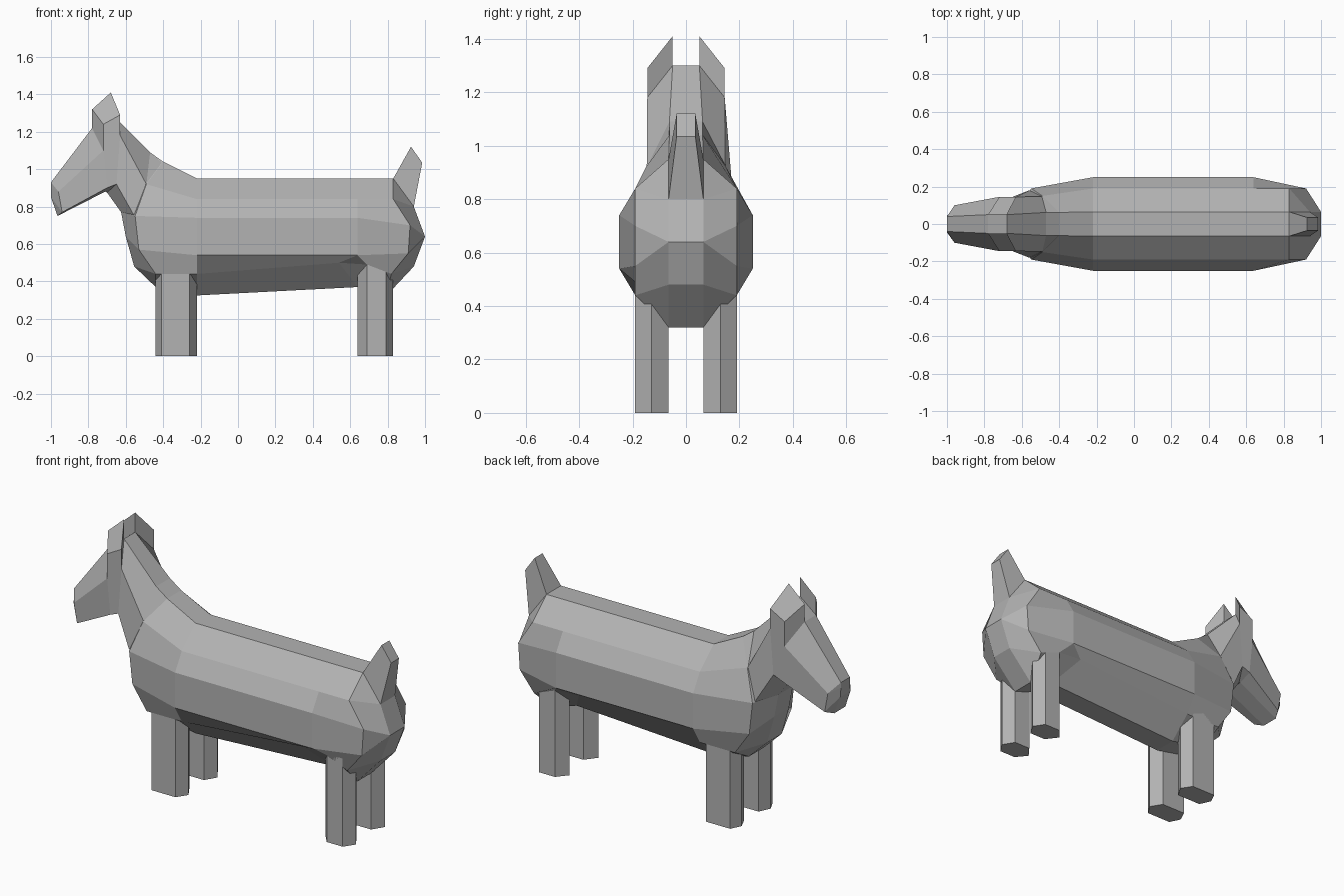
import bpy, bmesh

if "Cube" in bpy.data.objects:
    bpy.data.objects.remove(bpy.data.objects["Cube"])

# Mid grey for the whole animal
grey = bpy.data.materials.new("grey")
grey.diffuse_color = (.45, .45, .45, 1)
grey.use_nodes = True
grey.node_tree.nodes["Principled BSDF"].inputs["Base Color"].default_value = grey.diffuse_color


def finish(name, bm):
    bmesh.ops.recalc_face_normals(bm, faces=bm.faces)
    mesh = bpy.data.meshes.new(name)
    bm.to_mesh(mesh)
    bm.free()
    mesh.materials.append(grey)
    ob = bpy.data.objects.new(name, mesh)
    bpy.context.collection.objects.link(ob)
    return ob


def loft(name, rings):
    """Skin half rings of (x, y, z), mirrored across y = 0, and close both ends."""
    bm = bmesh.new()
    cache = {}

    def vert(p):
        key = tuple(round(c, 4) for c in p)
        if key not in cache:
            cache[key] = bm.verts.new(key)
        return cache[key]

    def face(*pts):
        vs = list(dict.fromkeys(vert(p) for p in pts))
        if len(vs) > 2 and not bm.faces.get(vs):
            bm.faces.new(vs)

    def flip(p):
        return (p[0], -p[1], p[2])

    for a, b in zip(rings, rings[1:]):
        for i in range(len(a) - 1):
            quad = (a[i], b[i], b[i + 1], a[i + 1])
            face(*quad)
            face(*[flip(p) for p in reversed(quad)])
        for k in (0, -1):
            face(a[k], b[k], flip(b[k]), flip(a[k]))
    for end in (rings[0], rings[-1]):
        for p, q in zip(end, end[1:]):
            face(p, q, flip(q), flip(p))
    return finish(name, bm)


def prism(name, lower, upper):
    """Solid between two matching outlines."""
    bm = bmesh.new()
    lo = [bm.verts.new(p) for p in lower]
    up = [bm.verts.new(p) for p in upper]
    bm.faces.new(lo)
    bm.faces.new(up)
    for i in range(len(lo)):
        j = (i + 1) % len(lo)
        bm.faces.new((lo[i], lo[j], up[j], up[i]))
    return finish(name, bm)


def trunk(x, *under):
    """Barrel section: shared back and flank, own underside points."""
    return [(x, .065, .95), (x, .19, .84), (x, .25, .74), (x, .25, .54), *under]


# Body: chest, barrel, tucked waist and rump
loft("body", [
    [(-.47, .062, 1.09), (-.57, .09, .93), (-.625, .065, .77),
     (-.60, .065, .64), (-.555, .065, .48), (-.44, .065, .37)],
    [(-.40, .062, 1.04), (-.49, .15, .92), (-.55, .19, .75),
     (-.53, .19, .57), (-.44, .19, .44), (-.44, .065, .37)],
    trunk(-.22, (-.22, .19, .44), (-.22, .065, .325)),
    trunk(.64, (.54, .19, .50), (.64, .065, .37)),
    trunk(.64, (.69, .19, .49), (.70, .065, .35)),
    [(.83, .065, .95), (.83, .19, .84), (.92, .19, .70),
     (.91, .19, .55), (.82, .19, .44), (.79, .065, .32)],
    [(.83, .065, .95), (.94, .065, .80), (1, .065, .64),
     (1, .065, .64), (.94, .065, .48), (.79, .065, .32)],
])

# Head and neck
loft("head_and_neck", [
    [(-1, .04, .93), (-1, .04, .90), (-1, .045, .85), (-.965, .05, .75)],
    [(-1, .04, .93), (-.96, .10, .88), (-.94, .10, .77), (-.965, .05, .75)],
    [(-.78, .05, 1.22), (-.72, .145, 1.10), (-.70, .145, .90), (-.71, .055, .88)],
    [(-.68, .05, 1.30), (-.63, .145, 1.18), (-.65, .145, .92), (-.70, .055, .875)],
    [(-.47, .062, 1.09), (-.49, .147, .92), (-.56, .18, .76), (-.625, .065, .77)],
    [(-.38, .06, 1.02), (-.40, .14, .85), (-.50, .14, .70), (-.58, .06, .68)],
])

# Tail
loft("tail", [
    [(.83, .065, .95), (.94, .065, .80)],
    [(.925, .035, 1.12), (.985, .035, 1.035)],
])

# Ears and legs on both sides
for side, s in (("left", -1), ("right", 1)):
    prism("ear_" + side,
          [(-.78, s * .05, 1.22), (-.72, s * .145, 1.10),
           (-.63, s * .145, 1.18), (-.68, s * .05, 1.30)],
          [(-.78, s * .05, 1.32), (-.72, s * .145, 1.24),
           (-.63, s * .145, 1.29), (-.68, s * .05, 1.41)])
    for part, (x0, x1, x2, x3) in (("front_leg_", (-.44, -.41, -.26, -.22)),
                                   ("back_leg_", (.64, .69, .79, .83))):
        plan = [(x0, .13), (x1, .19), (x2, .19), (x3, .13), (x2, .065), (x1, .065)]
        prism(part + side,
              [(x, s * y, 0) for x, y in plan],
              [(x, s * y, .50) for x, y in plan])
